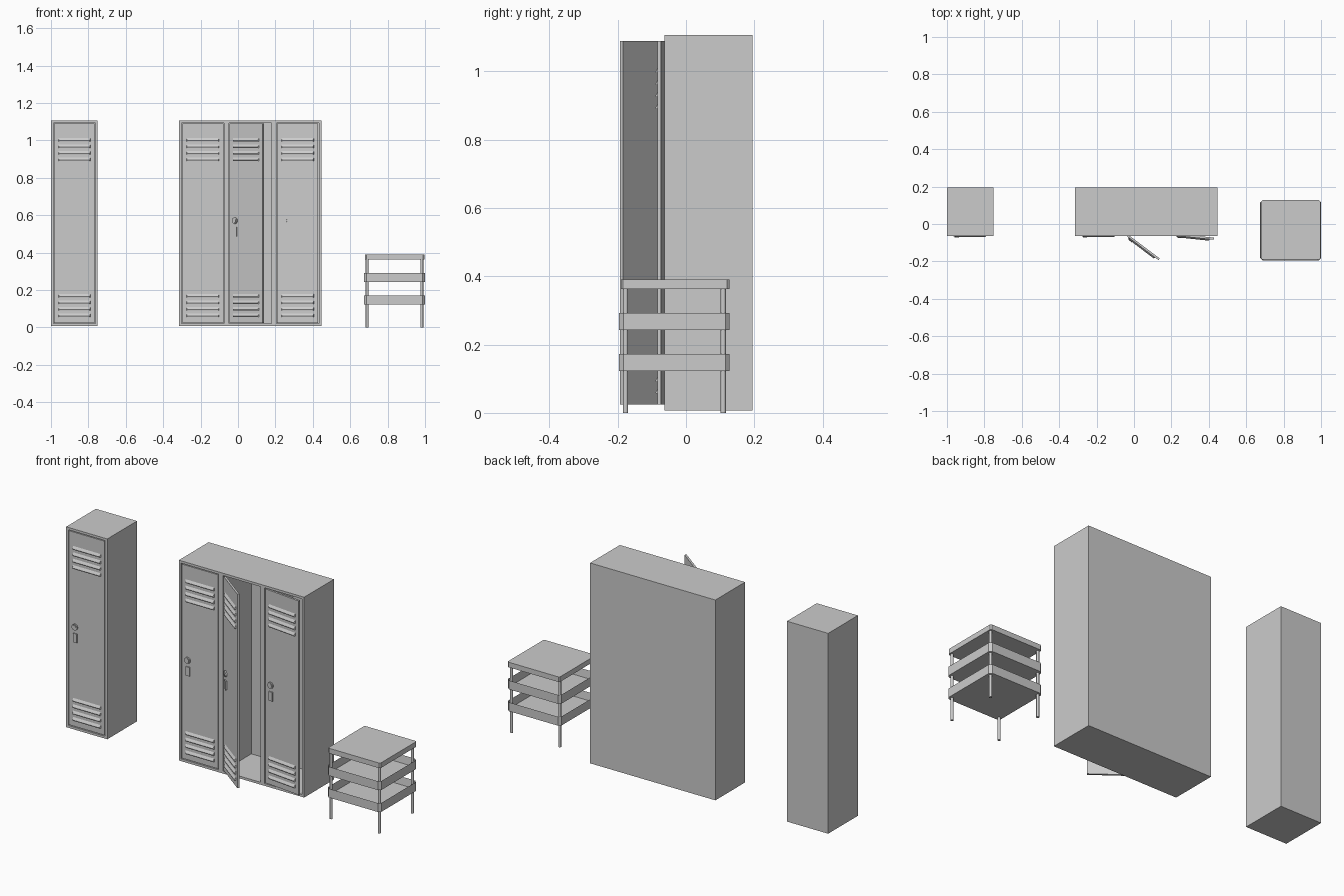
import bpy, bmesh, math
from mathutils import Matrix, Vector

if "Cube" in bpy.data.objects:
    bpy.data.objects.remove(bpy.data.objects["Cube"])

Z0, Z1 = 0.007, 1.107          # locker bottom and top
Y0, Y1 = -0.063, 0.195         # locker front and back
RIM = 0.013                    # frame width around each bay


def finish(bm, name, matrix=Matrix()):
    bm.transform(matrix)
    bmesh.ops.recalc_face_normals(bm, faces=bm.faces)
    mesh = bpy.data.meshes.new(name)
    bm.to_mesh(mesh)
    bm.free()
    obj = bpy.data.objects.new(name, mesh)
    bpy.context.collection.objects.link(obj)
    return obj


def box_bm(lo, hi):
    bm = bmesh.new()
    lo, hi = Vector(lo), Vector(hi)
    bmesh.ops.create_cube(bm, size=1, matrix=Matrix.Translation((lo + hi) / 2)
                          @ Matrix.Diagonal((*(hi - lo), 1)))
    return bm


def chamfer_uprights(bm, width):
    edges = [e for e in bm.edges if abs(e.verts[0].co.z - e.verts[1].co.z) > 0.001]
    bmesh.ops.bevel(bm, geom=edges, offset=width, segments=1, affect='EDGES')


def cylinder(name, radius, depth, segments, matrix):
    bm = bmesh.new()
    bmesh.ops.create_cone(bm, cap_ends=True, segments=segments, radius1=radius,
                          radius2=radius, depth=depth)
    obj = finish(bm, name, matrix)
    for p in obj.data.polygons:
        p.use_smooth = len(p.vertices) == 4
    for e in obj.data.edges:
        a, b = (obj.data.vertices[i].co for i in e.vertices)
        e.use_edge_sharp = (a - b).length < depth * 0.5 or depth < radius
    return obj


def louver(name, x0, x1, z, matrix):
    # pressed wedge: sloping hood with tapered ends
    bm = bmesh.new()
    ends = []
    for x, s in ((x0, 1), (x1, -1)):
        pts = [(x, 0.001, z + 0.010), (x + s * 0.005, -0.008, z - 0.005),
               (x + s * 0.004, -0.007, z - 0.009), (x, 0.001, z - 0.010)]
        ends.append([bm.verts.new(p) for p in pts])
    a, b = ends
    bm.faces.new(a)
    bm.faces.new(b[::-1])
    for i in range(4):
        j = (i + 1) % 4
        bm.faces.new((a[i], b[i], b[j], a[j]))
    finish(bm, name, matrix)


def door(tag, x, width, angle):
    m = Matrix.Translation((x, -0.061, 0)) @ Matrix.Rotation(math.radians(-angle), 4, 'Z')
    finish(box_bm((0, 0, 0.024), (width, 0.011, 1.089)), tag + "_door", m)
    # louvers at top and bottom
    for base in (0.899, 0.065):
        for i in range(4):
            louver(tag + "_louver", 0.022, width - 0.022, base + i * 0.035, m)
    # round lock and pull plate
    turn = Matrix.Rotation(math.pi / 2, 4, 'X')
    cylinder(tag + "_lock", 0.017, 0.008, 20, m @ Matrix.Translation((0.036, -0.003, 0.571)) @ turn)
    cylinder(tag + "_lock_core", 0.012, 0.008, 20, m @ Matrix.Translation((0.036, -0.006, 0.571)) @ turn)
    finish(box_bm((0.027, -0.006, 0.487), (0.050, 0.002, 0.536)), tag + "_pull", m)


def locker(tag, x0, x1, angles):
    n = len(angles)
    w = (x1 - x0) / n
    bm = box_bm((x0, Y0, Z0), (x1, Y1, Z1))
    # split into bays, then sink each bay from the front
    for i in range(1, n):
        bmesh.ops.bisect_plane(bm, geom=bm.verts[:] + bm.edges[:] + bm.faces[:],
                               plane_co=(x0 + i * w, 0, 0), plane_no=(1, 0, 0))
    fronts = [f for f in bm.faces if f.calc_center_median().y < Y0 + 0.001]
    bmesh.ops.inset_individual(bm, faces=fronts, thickness=RIM, use_even_offset=True)
    sunk = bmesh.ops.extrude_discrete_faces(bm, faces=fronts)["faces"]
    verts = list({v for f in sunk for v in f.verts})
    bmesh.ops.translate(bm, verts=verts, vec=(0, Y1 - Y0 - 0.010, 0))
    finish(bm, tag + "_body")
    for i, angle in enumerate(angles):
        door(f"{tag}_{i + 1}", x0 + i * w + RIM + 0.004, w - 2 * RIM - 0.008, angle)


locker("single_locker", -1.0, -0.75, [0])
locker("triple_locker", -0.315, 0.446, [0, 37, 6])

# side stand: top, two open trays, four legs
top = box_bm((0.680, -0.191, 0.363), (0.997, 0.127, 0.391))
chamfer_uprights(top, 0.007)
finish(top, "stand_top")

for z in (0.123, 0.243):
    tray = box_bm((0.675, -0.196, z), (1.0, 0.128, z + 0.049))
    chamfer_uprights(tray, 0.013)
    lid = [f for f in tray.faces if f.normal.z > 0.9]
    bmesh.ops.inset_region(tray, faces=lid, thickness=0.005, use_even_offset=True)
    bmesh.ops.translate(tray, verts=lid[0].verts[:], vec=(0, 0, -0.043))
    finish(tray, "stand_tray")

for x in (0.690, 0.983):
    for y in (-0.177, 0.109):
        cylinder("stand_leg", 0.0075, 0.37, 12, Matrix.Translation((x, y, 0.185)))
